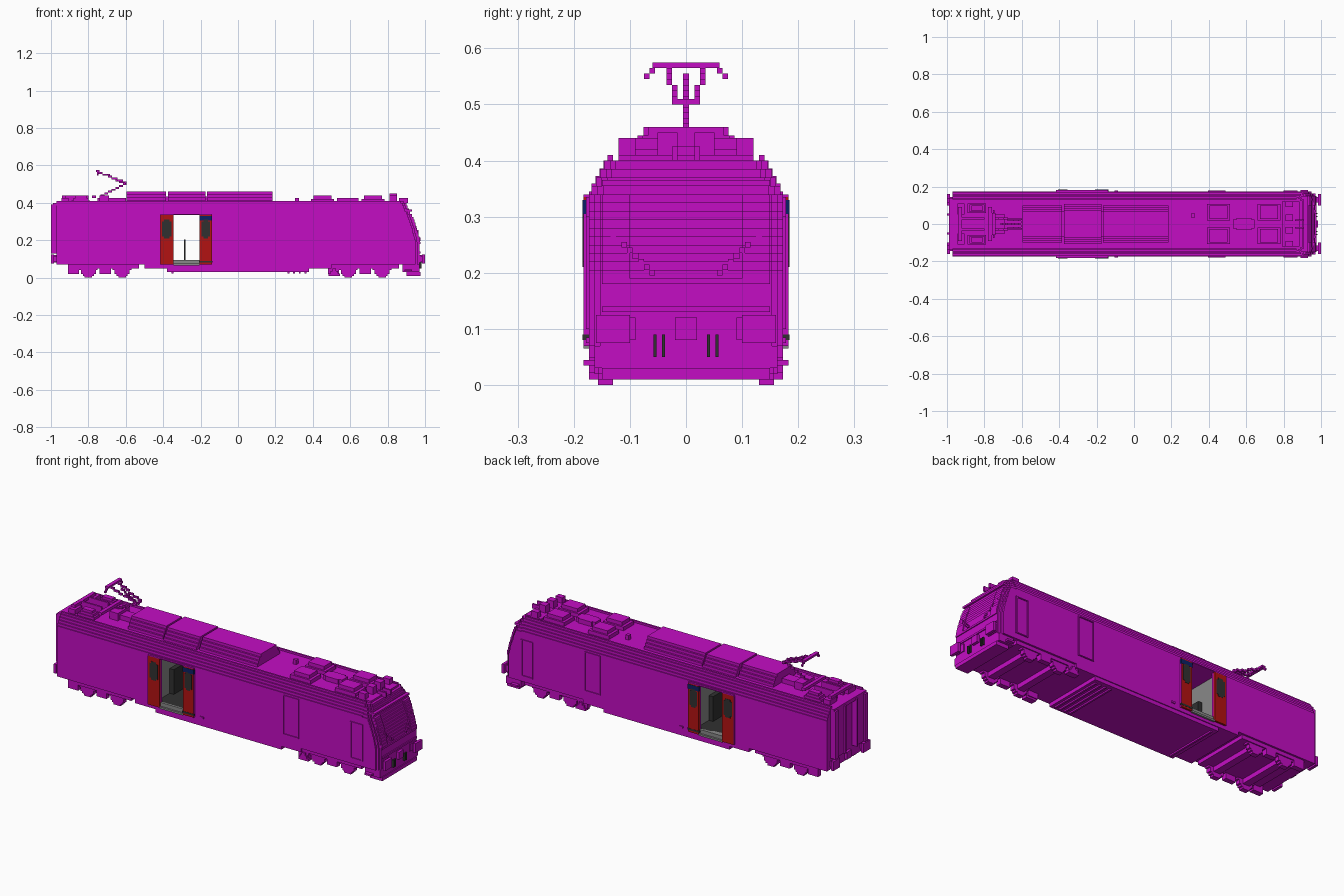
import bpy
import bmesh
from math import sqrt
from mathutils import Matrix, Vector

default_cube = bpy.data.objects.get("Cube")
if default_cube:
    bpy.data.objects.remove(default_cube)

# Shared sizes
BLOCK = 0.01
THIN = BLOCK / 2
WALL = 0.173
SILL = 0.07
EAVE = 0.345
ROOF = 0.4
TAIL = -0.97
NOSE = 0.97
CAB = 0.87


def material(name, red_part, green_part, blue_part):
    mat = bpy.data.materials.new(name)
    mat.use_nodes = True
    colour = (red_part, green_part, blue_part, 1)
    mat.diffuse_color = colour
    mat.node_tree.nodes["Principled BSDF"].inputs["Base Color"].default_value = colour
    return mat


magenta = material("magenta", 0.55, 0.004, 0.55)
red = material("door red", 0.45, 0.006, 0.006)
blue = material("dark blue", 0.003, 0.015, 0.13)
dark = material("dark grey", 0.03, 0.03, 0.03)
grey = material("interior grey", 0.25, 0.25, 0.25)


def across(half):
    """Range centred on the middle of the vehicle."""
    return (-half, half)


def around(centre, half):
    return (centre - half, centre + half)


def length(start, size):
    return (start, start + size)


def inset(span, amount):
    return (span[0] + amount, span[1] - amount)


def part(name, boxes, mat=magenta, mirror=False):
    """One object from (x, y, z) ranges, optionally repeated on the other side."""
    bm = bmesh.new()
    for box in boxes:
        middle = Vector([sum(span) / 2 for span in box])
        size = Matrix.Diagonal([high - low for low, high in box] + [1])
        for side in ((1, -1) if mirror else (1,)):
            place = Vector((middle.x, middle.y * side, middle.z))
            bmesh.ops.create_cube(bm, size=1, matrix=Matrix.Translation(place) @ size)
    mesh = bpy.data.meshes.new(name)
    bm.to_mesh(mesh)
    bm.free()
    mesh.materials.append(mat)
    bpy.context.collection.objects.link(bpy.data.objects.new(name, mesh))


def stepped(x, y, z, steps, inset_x=0, inset_y=0):
    """Stack of equal layers, each drawn in from the one below."""
    rise = (z[1] - z[0]) / steps
    return [(inset(x, i * inset_x), inset(y, i * inset_y), length(z[0] + i * rise, rise))
            for i in range(steps)]


def blocks(start, end):
    """Row of single blocks following a line."""
    start, end = Vector(start), Vector(end)
    count = max(1, round(max(map(abs, end - start)) / BLOCK))
    row = []
    for i in range(count + 1):
        point = start.lerp(end, i / count)
        row.append([around(round(c / BLOCK) * BLOCK, THIN) for c in point])
    return row


def wheel(x, y, radius):
    """Stepped disc made of stacked rows."""
    rows = round(2 * radius / BLOCK)
    half = radius / rows
    disc = []
    for i in range(rows):
        height = (2 * i + 1) * half
        width = sqrt(radius ** 2 - (height - radius) ** 2)
        disc.append((around(x, round(width / BLOCK) * BLOCK), y, around(height, half)))
    return disc


def outline(x, z, line=THIN):
    """Thin raised frame on the side wall."""
    y = length(WALL, line)
    return ([(length(edge, line), y, z) for edge in (x[0], x[1] - line)]
            + [(x, y, length(edge, line)) for edge in (z[0], z[1] - line)])


# Main body, left open across the vestibule
BODY = (TAIL, CAB)
DOORWAY = (-0.345, -0.205)
VESTIBULE = inset(DOORWAY, -0.03)
REAR_POCKET = (VESTIBULE[0], DOORWAY[0])
FRONT_POCKET = (DOORWAY[1], VESTIBULE[1])
LINTEL = EAVE - BLOCK
part("body_shell", [((TAIL, VESTIBULE[0]), across(WALL), (SILL, EAVE)),
                    ((VESTIBULE[1], CAB), across(WALL), (SILL, EAVE)),
                    (VESTIBULE, across(WALL), (LINTEL, EAVE))])
part("door_surround", [(pocket, (WALL - BLOCK, WALL), (SILL, LINTEL))
                       for pocket in (REAR_POCKET, FRONT_POCKET)], mirror=True)

# Stepped roof
part("roof", stepped(BODY, across(WALL - THIN), (EAVE, ROOF), 4, inset_y=0.007))
part("roof_edge_rail", [(BODY, length(0.13, BLOCK), length(ROOF, BLOCK))], mirror=True)

# Underframe
part("undertray", stepped(across(0.5), across(WALL), (SILL, 0.03), 2, 0.12, THIN))
part("undertray_ribs", [(around(x, THIN), across(0.15), (0.022, 0.03))
                        for x in (-0.35, 0.27, 0.3, 0.33, 0.36)])

# Cab nose: sloping layers with stepped corners
cab = []
pillars = []
for i in range(22):
    z = length(SILL + i * 0.015, 0.015)
    slope = max(0, z[0] - 0.18)
    front = NOSE - slope * 0.2 - slope ** 2 * 0.7
    half = WALL - max(0, z[1] - EAVE) * 0.5
    for step in range(3):
        cab.append(((CAB, front - BLOCK * (2 - step)), across(half - step * BLOCK), z))
    if 0.18 < z[0] < EAVE - BLOCK:
        pillars.append((around(front, THIN), (0.1, 0.15), z))
part("cab_nose", cab)
part("windscreen_pillars", pillars, mirror=True)
part("windscreen_sill", [(around(NOSE, THIN), across(0.15), length(z, BLOCK)) for z in (0.13, 0.18)])
part("windscreen_header", [((CAB, 0.93), across(0.15), around(0.36, THIN))])
for side, label in ((1, "left"), (-1, "right")):
    part(label + "_wiper", blocks((NOSE, side * 0.06, 0.2), (0.95, side * 0.13, 0.27)))
part("headlight_panel", [(around(NOSE, THIN), (0.09, 0.15), (0.08, 0.12))], mirror=True)

# Snowplough, buffers and couplers
part("snowplough", [((0.88, NOSE), across(WALL - BLOCK), (0.03, SILL)),
                    ((0.9, NOSE + THIN), across(0.15), (BLOCK, 0.03))])
part("plough_step", [((0.89, 0.93), (0.15, WALL + BLOCK), around(0.04, THIN))], mirror=True)
for end, label in ((1, "front"), (-1, "rear")):
    stem, plate = [sorted((end * a, end * b)) for a, b in ((0.95, 0.985), (0.985, 1))]
    part(label + "_buffer", [(stem, around(0.13, 0.015), around(0.1, 0.015)),
                             (plate, around(0.13, 0.03), around(0.1, 0.025))], mirror=True)
    part(label + "_coupler", [(stem, across(BLOCK * 2), around(0.1, 0.02))])
part("coupler_hose", [(around(NOSE, BLOCK), around(y, THIN / 2), (0.05, 0.09))
                      for y in (0.04, 0.055)], dark, mirror=True)

# Rear end with pillars either side of the gangway
GANGWAY = (0.13, 0.39)
part("rear_pillar", [((-1, TAIL), (0.115, 0.14), GANGWAY), ((-1, TAIL), around(0.05, THIN), GANGWAY),
                     ((TAIL - BLOCK * 2, TAIL), (0.05, 0.115), GANGWAY)], mirror=True)
part("rear_header", [((TAIL - BLOCK * 2, TAIL), across(0.14), around(GANGWAY[1], BLOCK))])

# Side panels and rails
part("service_hatch_outline", outline((0.395, 0.49), (0.12, LINTEL)), mirror=True)
part("cab_door_outline", outline((0.8, CAB), (0.1, 0.3)), mirror=True)
part("cab_handrail", [(length(CAB, THIN), length(WALL, THIN), (0.1, 0.3))], mirror=True)
part("side_socket", [(around(-0.095, BLOCK), length(WALL, THIN), around(0.08, THIN))], mirror=True)

# Sliding doors
LEAF_Y = (WALL, WALL + BLOCK)
GLASS_Y = around(LEAF_Y[1], THIN / 4)
REAR_LEAF = (-0.415, DOORWAY[0])
FRONT_LEAF = (DOORWAY[1], -0.14)
for leaf, label in ((REAR_LEAF, "rear"), (FRONT_LEAF, "front")):
    part(label + "_door_leaf", [(leaf, LEAF_Y, (SILL, LINTEL))], red, mirror=True)
    part(label + "_door_window", [(inset(leaf, BLOCK), GLASS_Y, (0.22, 0.3)),
                                  (inset(leaf, BLOCK * 2), GLASS_Y, (0.21, 0.31))], dark, mirror=True)
part("door_top_panel", [(inset(FRONT_LEAF, -THIN / 4), (WALL, GLASS_Y[1]), (0.305, 0.33))],
     blue, mirror=True)
part("door_edge", [(around(FRONT_LEAF[1], THIN / 4), LEAF_Y, (SILL, 0.305)),
                   (around(REAR_LEAF[0], THIN / 4), LEAF_Y, (SILL, LINTEL))], mirror=True)
part("door_track", [((REAR_LEAF[0], FRONT_LEAF[1]), LEAF_Y, length(LINTEL, THIN))], mirror=True)
part("door_foot", [(inset(FRONT_LEAF, -THIN / 2), (WALL, GLASS_Y[1]), around(0.085, THIN))],
     dark, mirror=True)

# Vestibule
part("vestibule_floor", [(VESTIBULE, across(WALL - BLOCK), (SILL, 0.095))], dark)
part("vestibule_step", [(DOORWAY, (0.14, LEAF_Y[1]), around(SILL, THIN)),
                        (DOORWAY, (0.12, WALL), (SILL, 0.095))], grey, mirror=True)
part("vestibule_wall", [(around(x, THIN), across(WALL - BLOCK), (SILL, LINTEL))
                        for x in VESTIBULE], grey)
part("vestibule_cabinet", [(pocket, across(0.06), (SILL, 0.23))
                           for pocket in (REAR_POCKET, FRONT_POCKET)], dark)
part("grab_pole", [(around(-0.285, THIN), across(THIN), (SILL, 0.205))], dark)

# Bogies
FRAME_Z = (0.05, SILL)
for label, centre in (("rear", -0.71), ("front", 0.68)):
    axles = [centre - 0.09, centre + 0.09]
    span = around(centre, 0.18)
    part(label + "_bogie_wheels",
         [row for x in axles for row in wheel(x, (0.13, 0.157), 0.046)], mirror=True)
    part(label + "_bogie_axle", [(around(x, 0.02), across(0.13), (0.025, SILL)) for x in axles])
    part(label + "_bogie_plate", [(span, across(0.13), FRAME_Z)])
    part(label + "_bogie_frame", [(span, (0.13, WALL - BLOCK), FRAME_Z)]
         + [(around(x, 0.03), (0.135, WALL - BLOCK), (0.02, SILL))
            for x in (centre, centre - 0.17)], mirror=True)
part("sand_pipe", stepped(around(0.515, 0.03), (0.14, WALL), (BLOCK, 0.05), 3, BLOCK), mirror=True)

# Roof fairing in three sections
RIDGE = (ROOF, 0.46)
JOINTS = (-0.38, -0.17)
part("rear_fairing", stepped((-0.595, JOINTS[0] - THIN), across(0.098), RIDGE, 4, inset_y=BLOCK))
part("middle_fairing", stepped(inset(JOINTS, THIN), across(0.106), RIDGE, 4, inset_y=BLOCK))
part("front_fairing", stepped((JOINTS[1] + THIN, 0.185), across(0.098), RIDGE, 4, inset_y=BLOCK))
part("fairing_core", [((JOINTS[0] - BLOCK, JOINTS[1] + BLOCK), across(SILL), (ROOF, 0.435))])

# Roof equipment
UNIT_Z = (ROOF, 0.44)
LOW_Z = (ROOF, 0.425)
part("roof_units", [box for x in (0.452, 0.722)
                    for box in stepped(around(x, 0.062), (0.018, 0.108), UNIT_Z, 2, 0.015, BLOCK)],
     mirror=True)
part("roof_centre_unit", [(around(0.587, 0.058), across(0.025), LOW_Z),
                          (around(0.587, 0.04), across(0.033), LOW_Z)])
part("roof_knob", [(around(0.316, BLOCK), around(0.046, BLOCK), LOW_Z)])
part("cab_roof_step", [((0.79, 0.885), across(0.12), length(ROOF, BLOCK))])
part("cab_roof_horn", [(around(0.83, 0.02), around(0.105, 0.015), UNIT_Z),
                       (around(0.83, 0.02), around(0.033, 0.018), (ROOF, 0.45)),
                       (around(0.885, 0.025), around(0.02, THIN), LOW_Z)], mirror=True)
part("rear_roof_equipment", stepped(around(-0.84, 0.05), (0.06, 0.11), UNIT_Z, 3, BLOCK, THIN)
     + [(around(-0.925, 0.02), (0.05, 0.11), LOW_Z),
        ((-0.93, -0.8), around(0.03, THIN), UNIT_Z)], mirror=True)
part("rear_roof_beam", [(around(x, BLOCK), across(0.09), (LOW_Z[1], UNIT_Z[1]))
                        for x in (-0.93, -0.77)])

# Pantograph
KNEE = (-0.6, 0, 0.5)
BOW_X = -0.75
part("pantograph_base", [((BOW_X, KNEE[0]), across(0.03), LOW_Z),
                         (around(-0.715, 0.025), across(0.05), UNIT_Z)])
part("pantograph_lower_arm", blocks((-0.73, 0, UNIT_Z[1]), KNEE))
part("pantograph_knee", [(around(KNEE[0], THIN), across(0.025), around(0.505, THIN))])
for side, label in ((1, "left"), (-1, "right")):
    part(label + "_pantograph_arm", blocks((KNEE[0], side * 0.02, 0.51), (-0.74, side * 0.03, 0.56)))
    part(label + "_pantograph_horn", blocks((BOW_X, side * 0.06, 0.56), (BOW_X, side * 0.07, 0.55)))
part("pantograph_control_rod", blocks(KNEE, (-0.7, 0, 0.55)))
part("pantograph_bow", [(around(BOW_X, BLOCK), across(0.06), around(0.57, THIN))])
